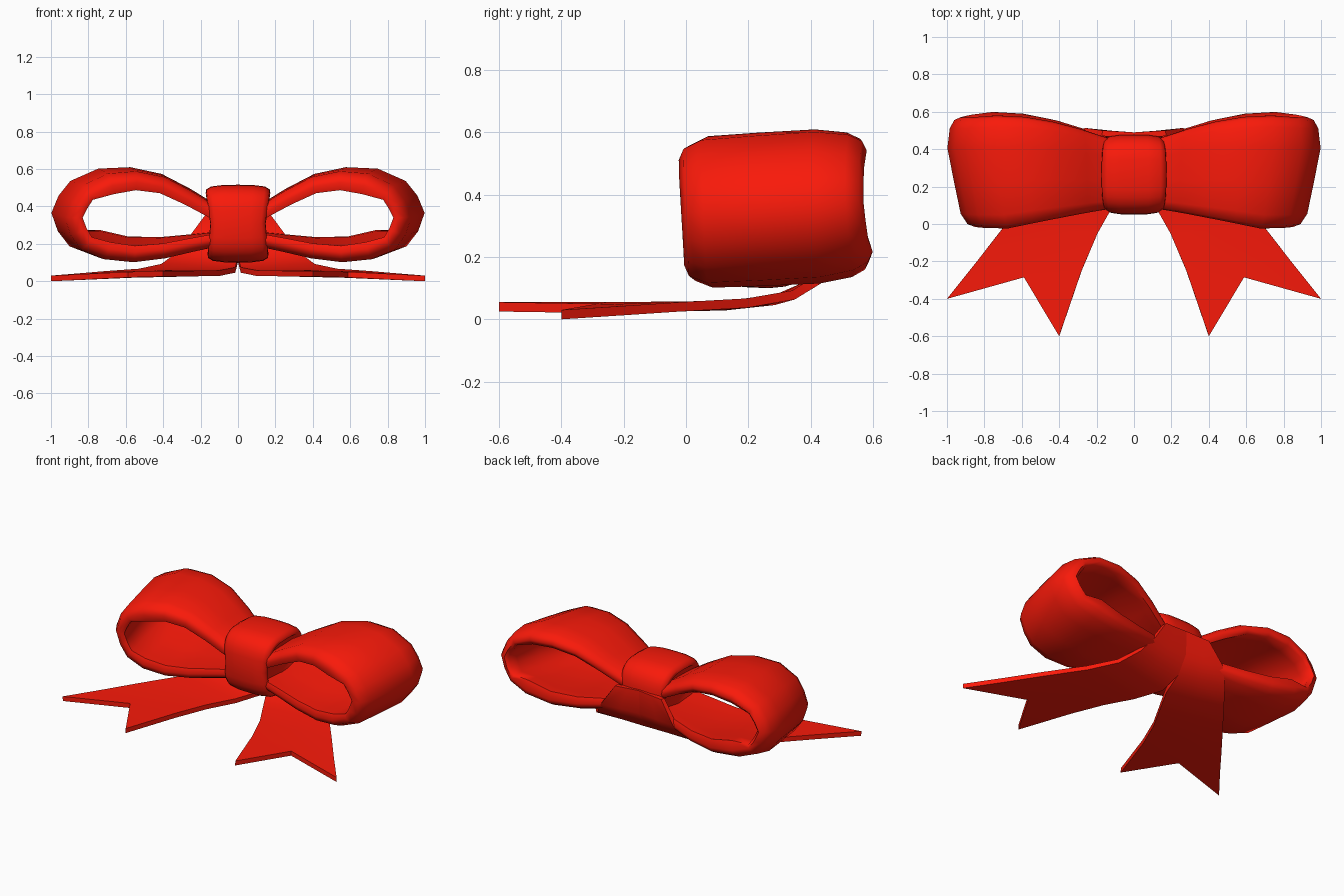
import bpy, bmesh, math
from mathutils import Vector

if "Cube" in bpy.data.objects:
    bpy.data.objects.remove(bpy.data.objects["Cube"])

red = bpy.data.materials.new("red_satin")
red.diffuse_color = (0.95, 0.01, 0.003, 1)
red.use_nodes = True
red.node_tree.nodes["Principled BSDF"].inputs["Base Color"].default_value = red.diffuse_color


def make_object(name, bm, angle, thickness=0):
    """Turn a bmesh into a smooth-shaded object, optionally thickened first."""
    bmesh.ops.recalc_face_normals(bm, faces=bm.faces)
    if thickness:
        for v in bm.verts:
            v.normal_update()
        low = bm.verts[:]
        shift = [v.normal * thickness / 2 for v in low]
        rim = [e for e in bm.edges if e.is_boundary]
        faces = bm.faces[:]
        top = {v: bm.verts.new(v.co + s) for v, s in zip(low, shift)}
        for v, s in zip(low, shift):
            v.co -= s
        for f in faces:
            bm.faces.new([top[v] for v in f.verts])
        for e in rim:
            a, b = e.verts
            bm.faces.new((a, b, top[b], top[a]))
        bmesh.ops.recalc_face_normals(bm, faces=bm.faces)
    me = bpy.data.meshes.new(name)
    bm.to_mesh(me)
    bm.free()
    ob = bpy.data.objects.new(name, me)
    bpy.context.collection.objects.link(ob)
    me.materials.append(red)
    bpy.ops.object.select_all(action='DESELECT')
    ob.select_set(True)
    bpy.context.view_layer.objects.active = ob
    bpy.ops.object.shade_smooth_by_angle(angle=math.radians(angle))
    return ob


def loft(bm, rows, closed):
    """Skin a list of point rows; closed rows form a tube with capped ends."""
    vs = [[bm.verts.new(p) for p in r] for r in rows]
    n = len(vs[0])
    for a, b in zip(vs, vs[1:]):
        for j in range(n if closed else n - 1):
            k = (j + 1) % n
            bm.faces.new((a[j], a[k], b[k], b[j]))
    if closed:
        bm.faces.new(vs[0])
        bm.faces.new(vs[-1])


def mirror_x(ob):
    ob.modifiers.new("mirror", 'MIRROR').use_axis[0] = True


# Loop: centre line (x, z) swept with a soft ribbon section across y
path = [(.05, .365), (.14, .385), (.27, .46), (.42, .533), (.58, .562), (.74, .55),
        (.875, .49), (.925, .425), (.957, .355), (.928, .275), (.88, .21), (.76, .165),
        (.59, .145), (.41, .16), (.25, .19), (.14, .21), (.05, .215)]
section = [(0, -.6), (.025, .3), (.12, .95), (.4, 1.05), (.72, 1.1), (.9, .7), (.975, .1),
           (1, -.7), (.97, -1.5), (.84, -1.45), (.5, -1.1), (.14, -1.4), (.025, -1.5)]
rows = []
for i, (x, z) in enumerate(path):
    a, b = path[max(i - 1, 0)], path[min(i + 1, len(path) - 1)]
    t = Vector((b[0] - a[0], b[1] - a[1])).normalized()
    normal = Vector((-t.y, t.x))
    f = min(1, x / .75)
    high = max(0, min(1, (z - .15) / .4))
    y0 = .10 - (.105 + .02 * high) * f
    y1 = .41 + .19 * math.sin(f * math.pi / 2) - .02 * high * f - .1 * max(0, x - .76)
    half = .04 * (.65 + .35 * f)
    row = []
    for v, o in section:
        if o < -.8:                                 # inner face
            if x > .85:
                o *= .8
            elif high < .5 and v > .7:
                o -= .7 * f
            elif high > .5 and v < .3:
                o -= .3 * f
        px = x * (1 - .085 * max(0, 1 - v / .75) * f) + normal.x * o * half
        tilt = .04 * (v - .38) if high < .5 else .035 * (v - .45)
        pz = z + f * tilt + normal.y * o * half
        row.append((px, y0 + (y1 - y0) * v, pz))
    rows.append(row)
bm = bmesh.new()
loft(bm, rows, True)
mirror_x(make_object("bow_loops", bm, 60))


# Knot: rounded block wrapped round the middle, waisted at front and back
def power(c, e):
    return math.copysign(abs(c) ** e, c)


rows = []
for u, s in [(-.85, .70), (-1, .79), (-.98, .88), (-.83, .955), (-.45, .995), (0, 1),
             (.45, .995), (.83, .955), (.98, .88), (1, .79), (.85, .70)]:
    row = []
    for k in range(28):
        a = 2 * math.pi * k / 28
        c, d = math.cos(a), math.sin(a)
        e = .95 if c > 0 and d < 0 else .65     # rounder where the tails pass
        c, d = power(c, e), power(d, e)
        half = .148 + (.025 if d > 0 else .015) * abs(d)
        row.append((u * half, .265 + .215 * s * c, .308 + .208 * s * d))
    rows.append(row)
bm = bmesh.new()
loft(bm, rows, True)
make_object("knot", bm, 60)

# Tail: thin strip from behind the knot, spreading to a swallow-tail end
edges = [((0, .475, .37), (.17, .485, .36)),
         ((0, .47, .22), (.265, .50, .225)),
         ((0, .405, .115), (.33, .445, .14)),
         ((.015, .28, .06), (.41, .345, .078)),
         ((.10, .12, .043), (.53, .195, .052)),
         ((.195, -.05, .042), (.70, -.02, .04)),
         ((.28, -.25, .04), (.84, -.20, .028)),
         ((.40, -.60, .04), (1.0, -.40, .015))]
rows = []
for a, b in edges:
    a, b = Vector(a), Vector(b)
    rows.append([a, (a + b) / 2, b])
rows[-1][1] = Vector((.588, -.285, .035))
bm = bmesh.new()
loft(bm, rows, False)
mirror_x(make_object("ribbon_tails", bm, 40, .03))
